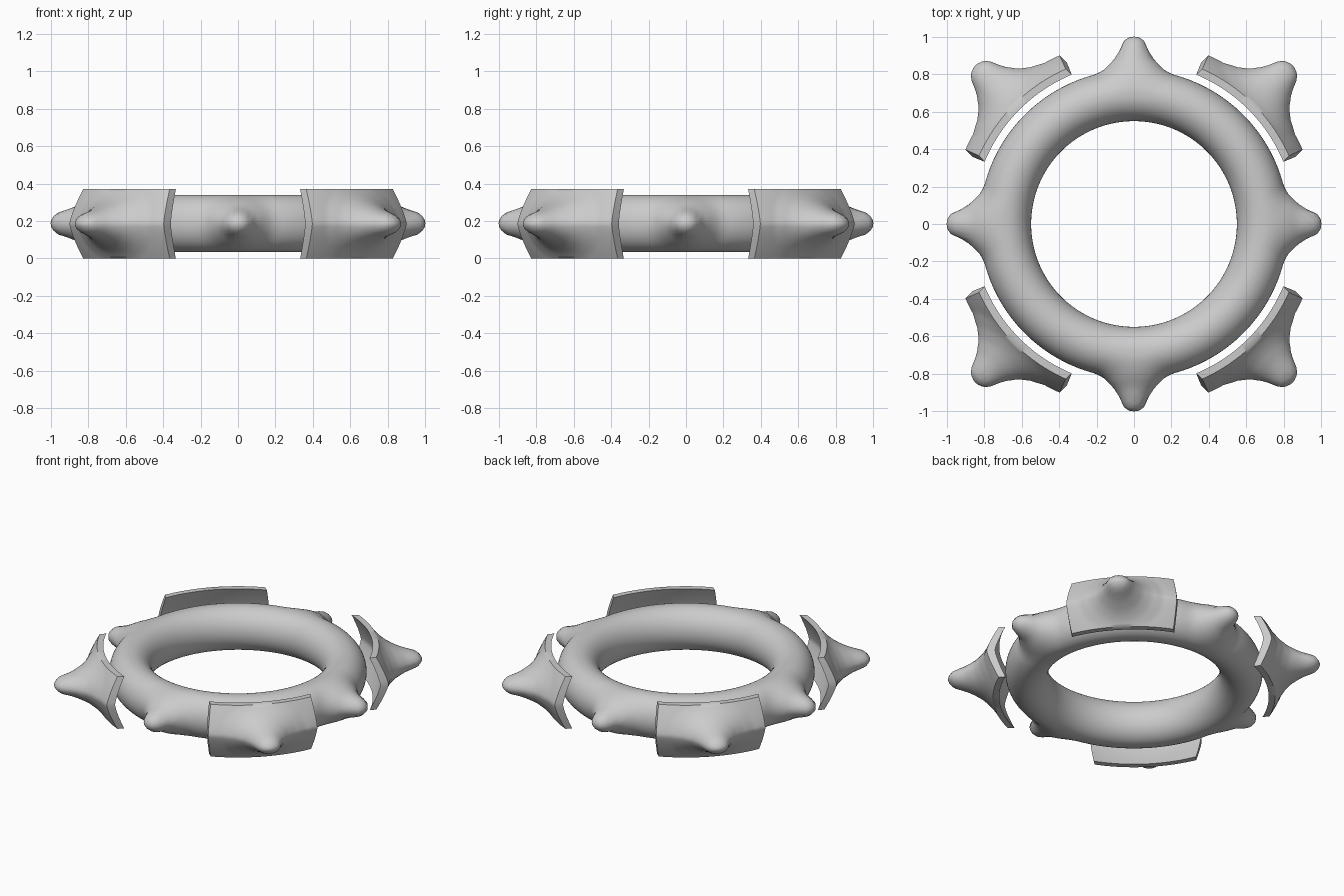
import bpy, bmesh
from math import sin, cos, pi, radians, hypot

if "Cube" in bpy.data.objects:
    bpy.data.objects.remove(bpy.data.objects["Cube"])

ZC = 0.187  # mid height of every part


def bump(d, table):
    """Spike height at distance d from its axis, from (distance, height) points."""
    for (d0, h0), (d1, h1) in zip(table, table[1:]):
        if d <= d1:
            return h0 + (h1 - h0) * (d - d0) / (d1 - d0)
    return 0.0


def loft(name, loops, closed):
    """Skin a row of closed cross-section loops; cap the ends if not closed."""
    bm = bmesh.new()
    rows = [[bm.verts.new(p) for p in loop] for loop in loops]
    n = len(rows[0])
    pairs = list(zip(rows, rows[1:])) + ([(rows[-1], rows[0])] if closed else [])
    for a, b in pairs:
        for j in range(n):
            k = (j + 1) % n
            bm.faces.new((a[j], b[j], b[k], a[k]))
    if not closed:
        for row in (rows[0], rows[-1]):
            for j in range(n // 2 - 1):
                bm.faces.new((row[j], row[j + 1], row[n - 2 - j], row[n - 1 - j]))
    bmesh.ops.recalc_face_normals(bm, faces=bm.faces)
    me = bpy.data.meshes.new(name)
    bm.to_mesh(me)
    bm.free()
    ob = bpy.data.objects.new(name, me)
    bpy.context.collection.objects.link(ob)
    bpy.ops.object.select_all(action='DESELECT')
    ob.select_set(True)
    bpy.context.view_layer.objects.active = ob
    bpy.ops.object.shade_smooth_by_angle(angle=radians(50))
    return ob


# Ring with four studs pulled out of its outer side
STUD = [(0, 0.176), (0.03, 0.172), (0.06, 0.15), (0.09, 0.075), (0.16, 0.015), (0.2, 0)]
SEG, TUBE = 192, 48
loops = []
for i in range(SEG):
    a = 2 * pi * i / SEG
    quarter = round(a / (pi / 2)) * pi / 2
    loop = []
    for j in range(TUBE):
        t = 2 * pi * j / TUBE
        r, z = 0.688 + 0.138 * cos(t), 0.153 * sin(t)
        h = bump(hypot(r * sin(a - quarter), z * 1.05), STUD) if cos(t) > 0 else 0
        loop.append((r * cos(a) + h * cos(quarter), r * sin(a) + h * sin(quarter), ZC + z))
    loops.append(loop)
loft("ring", loops, True)

# Four curved, spiked guard plates around the ring
SPIKE = [(0, 0.215), (0.03, 0.21), (0.065, 0.19), (0.1, 0.11), (0.15, 0.05), (0.2, 0.02), (0.27, 0)]
COLS, ROWS = 40, 24
loops = []
for i in range(COLS + 1):
    s = 2 * i / COLS - 1
    outer, inner = [], []
    for j in range(ROWS + 1):
        u = 2 * j / ROWS - 1
        z, bulge = 0.185 * u, 1 - abs(u) ** 1.3
        a, r = radians(21.2) * s, 0.905 + 0.08 * bulge
        x, y = r * cos(a), r * sin(a)
        x += bump(hypot(y, z * 1.25), SPIKE) * (1 - u ** 4)
        outer.append((x, y, ZC - 0.002 + z))
        a, r = radians(22.4) * s, 0.865 + 0.07 * bulge
        inner.append((r * cos(a), r * sin(a), ZC - 0.002 + z))
    loops.append(outer + inner[::-1])
plate = loft("guard_plate", loops, False)
plate.rotation_euler.z = pi / 4
for k in range(1, 4):
    copy = plate.copy()
    copy.name = f"guard_plate_{k + 1}"
    copy.rotation_euler.z = pi / 4 + k * pi / 2
    bpy.context.collection.objects.link(copy)
